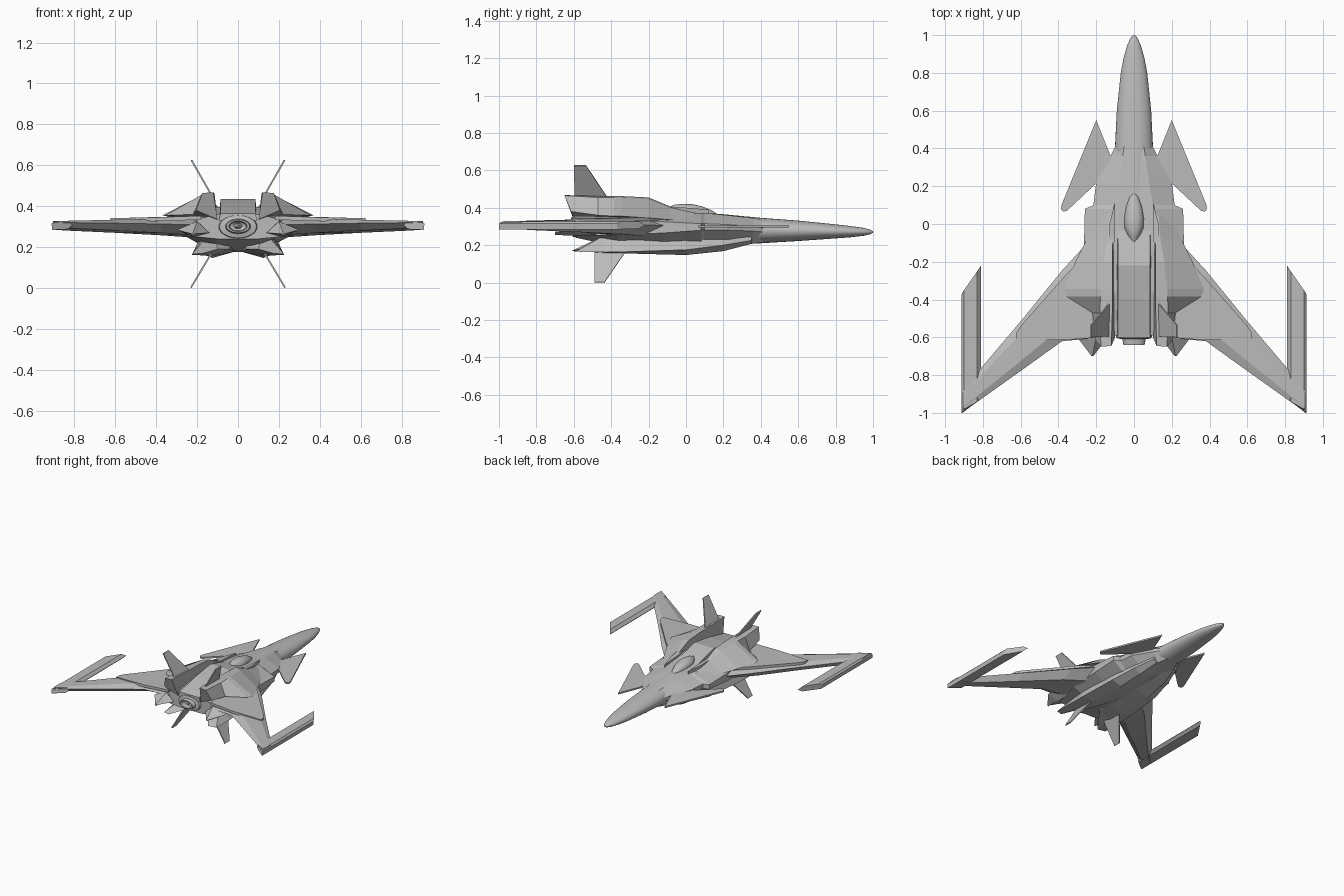
import bpy, bmesh, math
from mathutils import Vector

grey = bpy.data.materials.new("hull grey")
grey.diffuse_color = (0.5, 0.5, 0.5, 1)


def loft(name, rings, mirror=False, smooth=False):
    """Skin a list of equal-length closed rings of 3D points, capping both ends."""
    bm = bmesh.new()
    vs = [[bm.verts.new(p) for p in r] for r in rings]
    n = len(rings[0])
    for a, b in zip(vs, vs[1:]):
        for i in range(n):
            j = (i + 1) % n
            bm.faces.new((a[i], a[j], b[j], b[i]))
    bm.faces.new(vs[0])
    bm.faces.new(vs[-1])
    bmesh.ops.remove_doubles(bm, verts=bm.verts, dist=0.0005)
    bmesh.ops.recalc_face_normals(bm, faces=bm.faces)
    me = bpy.data.meshes.new(name)
    bm.to_mesh(me)
    bm.free()
    me.materials.append(grey)
    ob = bpy.data.objects.new(name, me)
    bpy.context.collection.objects.link(ob)
    if mirror:
        ob.modifiers.new("mirror", 'MIRROR').use_mirror_merge = False
    if smooth:
        bpy.ops.object.select_all(action='DESELECT')
        bpy.context.view_layer.objects.active = ob
        ob.select_set(True)
        bpy.ops.object.shade_smooth_by_angle(angle=math.radians(35))
    return ob


def ellipse(y, hw, zb, zt, n=28):
    return [(hw * math.cos(2 * math.pi * i / n), y,
             (zb + zt) / 2 + (zt - zb) / 2 * math.sin(2 * math.pi * i / n)) for i in range(n)]


def plate(name, pts, offset):
    o = Vector(offset) / 2
    return loft(name, [[Vector(p) - o for p in pts], [Vector(p) + o for p in pts]], mirror=True)


def at_y(y, pts):
    return [(x, y, z) for x, z in pts]


# Nose and forward fuselage
loft("nose_fuselage", [ellipse(*r) for r in (
    (1.0, .004, .266, .274), (.985, .018, .258, .283), (.95, .035, .25, .292),
    (.88, .055, .242, .302), (.8, .07, .236, .311), (.6, .091, .222, .331),
    (.4, .101, .21, .346), (.2, .11, .2, .365), (-.1, .1, .2, .39), (-.25, .09, .2, .39))],
    smooth=True)

# Cockpit canopy
loft("canopy", [ellipse(*r) for r in (
    (.165, .005, .35, .368), (.14, .025, .34, .385), (.09, .042, .34, .406),
    (.03, .052, .34, .42), (-.02, .05, .34, .421), (-.06, .035, .34, .416), (-.1, .012, .34, .4))],
    smooth=True)

# Engine and hollow nozzle
loft("engine_nozzle", [ellipse(*r) for r in (
    (-.2, .1, .24, .37), (-.57, .1, .24, .362), (-.605, .09, .245, .355), (-.61, .062, .265, .338),
    (-.64, .056, .27, .334), (-.64, .045, .277, .327), (-.6, .04, .28, .324), (-.59, .02, .29, .314),
    (-.625, .006, .298, .306))], smooth=True)

# Central body: y, top half-width, top z, side half-width, side z high/low, bottom half-width, bottom z
body = []
for y, a, zt, b, zh, zl, c, zb in (
        (.42, .05, .335, .095, .29, .27, .05, .215), (.36, .06, .345, .125, .3, .275, .07, .208),
        (.22, .08, .36, .2, .31, .28, .1, .19), (.1, .1, .372, .215, .315, .28, .11, .18),
        (.08, .1, .374, .26, .315, .28, .11, .18), (-.12, .11, .395, .265, .325, .265, .12, .175),
        (-.36, .11, .395, .26, .335, .255, .12, .19), (-.59, .11, .36, .2, .335, .25, .1, .24)):
    h = [(a, zt), (b, zh), (b, zl), (c, zb)]
    body.append(at_y(y, h + [(-x, z) for x, z in reversed(h)]))
loft("central_body", body)

# Dorsal deck sloping down between the upper nacelles
loft("dorsal_deck", [at_y(y, [(-.095, .33), (.095, .33), (.085, z), (-.085, z)])
                     for y, z in ((.02, .37), (-.1, .405), (-.22, .436), (-.4, .41), (-.6, .365))])

# Upper nacelles with flared shoulders and slanted tails
loft("upper_nacelle", [
    at_y(.05, [(.11, .34), (.115, .372), (.13, .37), (.17, .335)]),
    at_y(-.08, [(.1, .33), (.115, .405), (.14, .4), (.25, .335)]),
    at_y(-.2, [(.1, .33), (.115, .455), (.16, .445), (.31, .345)]),
    at_y(-.345, [(.1, .33), (.115, .462), (.175, .455), (.37, .355)]),
    at_y(-.385, [(.1, .33), (.115, .463), (.178, .456), (.355, .355)]),
    at_y(-.47, [(.1, .33), (.115, .465), (.18, .455), (.22, .36)]),
    [(.1, -.6, .335), (.12, -.645, .467), (.175, -.65, .465), (.205, -.615, .38)]], mirror=True)

# Shoulder strakes beside the cockpit
plate("cockpit_strake", [(.1, .12, .375), (.13, .0, .385), (.14, -.2, .4), (.12, -.22, .4),
                         (.1, -.06, .385)], (0, 0, .03))

# Lower nacelles, splayed outwards and swept at the rear
loft("lower_nacelle", [
    at_y(.35, [(.03, .25), (.1, .25), (.11, .225), (.08, .207), (.03, .21)]),
    at_y(.2, [(.03, .25), (.14, .25), (.16, .2), (.11, .168), (.02, .185)]),
    at_y(0, [(.03, .25), (.17, .26), (.2, .175), (.125, .147), (.015, .178)]),
    at_y(-.3, [(.03, .25), (.18, .26), (.22, .165), (.13, .155), (.015, .178)]),
    at_y(-.43, [(.04, .245), (.17, .25), (.225, .162), (.135, .158), (.04, .19)]),
    [(.11, -.46, .24), (.16, -.46, .24), (.225, -.59, .165), (.17, -.61, .17), (.1, -.52, .19)]],
    mirror=True)

# Tapered pods at the wing roots
loft("root_pod", [
    at_y(-.25, [(.15, .27), (.2, .32), (.27, .29), (.22, .255)]),
    at_y(-.6, [(.14, .27), (.2, .325), (.3, .285), (.22, .25)]),
    at_y(-.7, [(.215, .265), (.22, .27), (.225, .265), (.22, .255)])], mirror=True)

# Main wings: x, leading y, trailing y, top z, bottom z
wing = []
for x, le, te, zt, zb in ((.18, -.02, -.6, .342, .25), (.265, -.12, -.61, .341, .25),
                          (.38, -.245, -.62, .338, .258), (.6, -.515, -.778, .334, .27),
                          (.82, -.775, -.935, .329, .28), (.905, -.86, -.995, .328, .285)):
    m, c = (zt + zb) / 2 + .01, te - le
    wing.append([(x, le, m), (x, le + c * .25, zt), (x, le + c * .8, zt), (x, te, m + .005),
                 (x, le + c * .8, zb + .012), (x, le + c * .25, zb)])
loft("main_wing", wing, mirror=True)

# Forward-pointing wingtip booms with chamfered outer edges
loft("wingtip_boom", [
    [(.81, f, .307), (.83, f + d, .327), (.9, b + .02, .327), (.912, b, .315),
     (.908, b, .284), (.83, f + d, .288)]
    for f, d, b in ((-.22, -.03, -.37), (-.925, -.015, -1.0))], mirror=True)

# Raised delta panels over the wings
loft("delta_panel", [
    [(.18, -.08, z + .012), (.26, -.16, z + .01), (.38, -.29, z + .005), (.6, -.54, z), (.622, -.575, z),
     (.625, -.61, z), (.38, -.615, z + .005), (.18, -.6, z + .012)] for z in (.322, .341)], mirror=True)

# Canards
plate("canard", [(.2, .55, .3), (.384, .1, .3), (.386, .08, .3), (.375, .065, .3), (.355, .07, .3),
                 (.2, .215, .3), (.1, .22, .3), (.1, .3, .3)], (0, 0, .012))

# Canted upper and lower tail fins
plate("upper_fin", [(.13, -.42, .455), (.228, -.535, .626), (.228, -.6, .626), (.13, -.595, .455)],
      (.007, 0, -.004))
plate("lower_fin", [(.13, -.32, .17), (.23, -.435, .002), (.23, -.49, .002), (.13, -.49, .17)],
      (.007, 0, .004))
